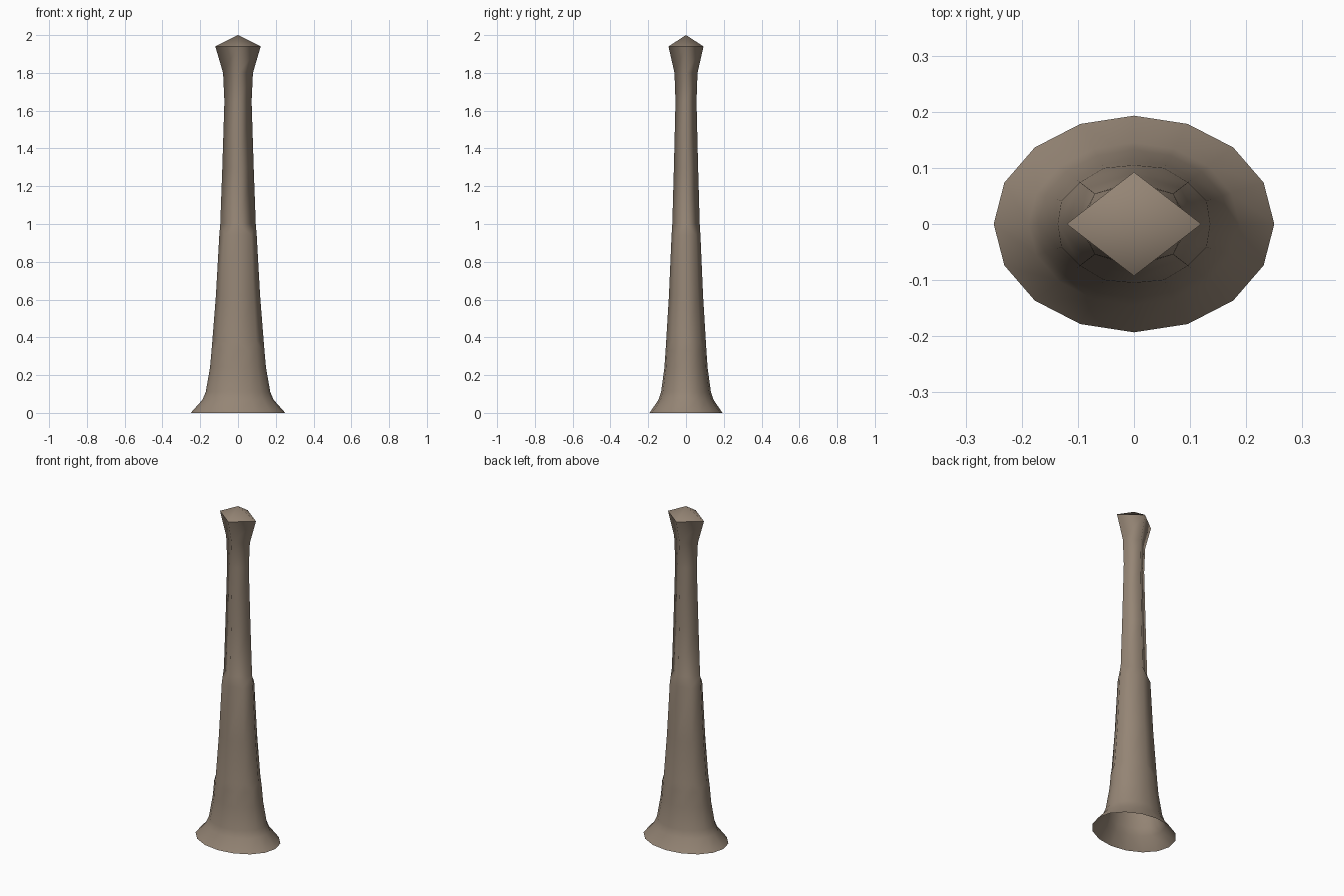
import bpy, bmesh, math

if "Cube" in bpy.data.objects:
    bpy.data.objects.remove(bpy.data.objects["Cube"])

# Profile of the trunk: (height, half width in x, side count)
RINGS = [(0.0, 0.25, 16), (0.07, 0.188, 16), (0.11, 0.171, 16), (0.24, 0.148, 16),
         (0.33, 0.14, 16), (0.38, 0.136, 8), (0.62, 0.117, 8), (0.94, 0.099, 8),
         (1.0, 0.094, 4), (1.3, 0.083, 4), (1.65, 0.072, 4), (1.8, 0.079, 4),
         (1.94, 0.12, 4)]
DEPTH = 0.772  # y to x ratio of the oval section

bark = bpy.data.materials.new("brown bark")
bark.diffuse_color = (0.30, 0.235, 0.178, 1)
bark.use_nodes = True
bark.node_tree.nodes["Principled BSDF"].inputs["Base Color"].default_value = bark.diffuse_color

bm = bmesh.new()


def ring(z, a, n):
    return [bm.verts.new((a * math.cos(math.tau * i / n),
                          a * DEPTH * math.sin(math.tau * i / n), z)) for i in range(n)]


def bridge(lo, hi):
    """Join two rings; the upper one may have half as many sides."""
    n, m = len(lo), len(hi)
    for j in range(m):
        k = (j + 1) % m
        if n == m:
            bm.faces.new((lo[j], lo[k], hi[k], hi[j]))
        else:
            a, b, c = lo[2 * j], lo[2 * j + 1], lo[(2 * j + 2) % n]
            bm.faces.new((a, b, hi[j]))
            bm.faces.new((b, hi[k], hi[j]))
            bm.faces.new((b, c, hi[k]))


# Tapering trunk, open at the bottom
rings = [ring(*r) for r in RINGS]
for lo, hi in zip(rings, rings[1:]):
    bridge(lo, hi)

# Pointed cap
tip = bm.verts.new((0, 0, 2.0))
top = rings[-1]
for i in range(4):
    bm.faces.new((top[i], top[(i + 1) % 4], tip))

# Smooth sides, crisp rim under the cap
for f in bm.faces:
    f.smooth = True
for e in bm.edges:
    if all(v in top for v in e.verts):
        e.smooth = False

mesh = bpy.data.meshes.new("trunk")
bm.to_mesh(mesh)
bm.free()
mesh.materials.append(bark)
bpy.context.collection.objects.link(bpy.data.objects.new("trunk", mesh))
